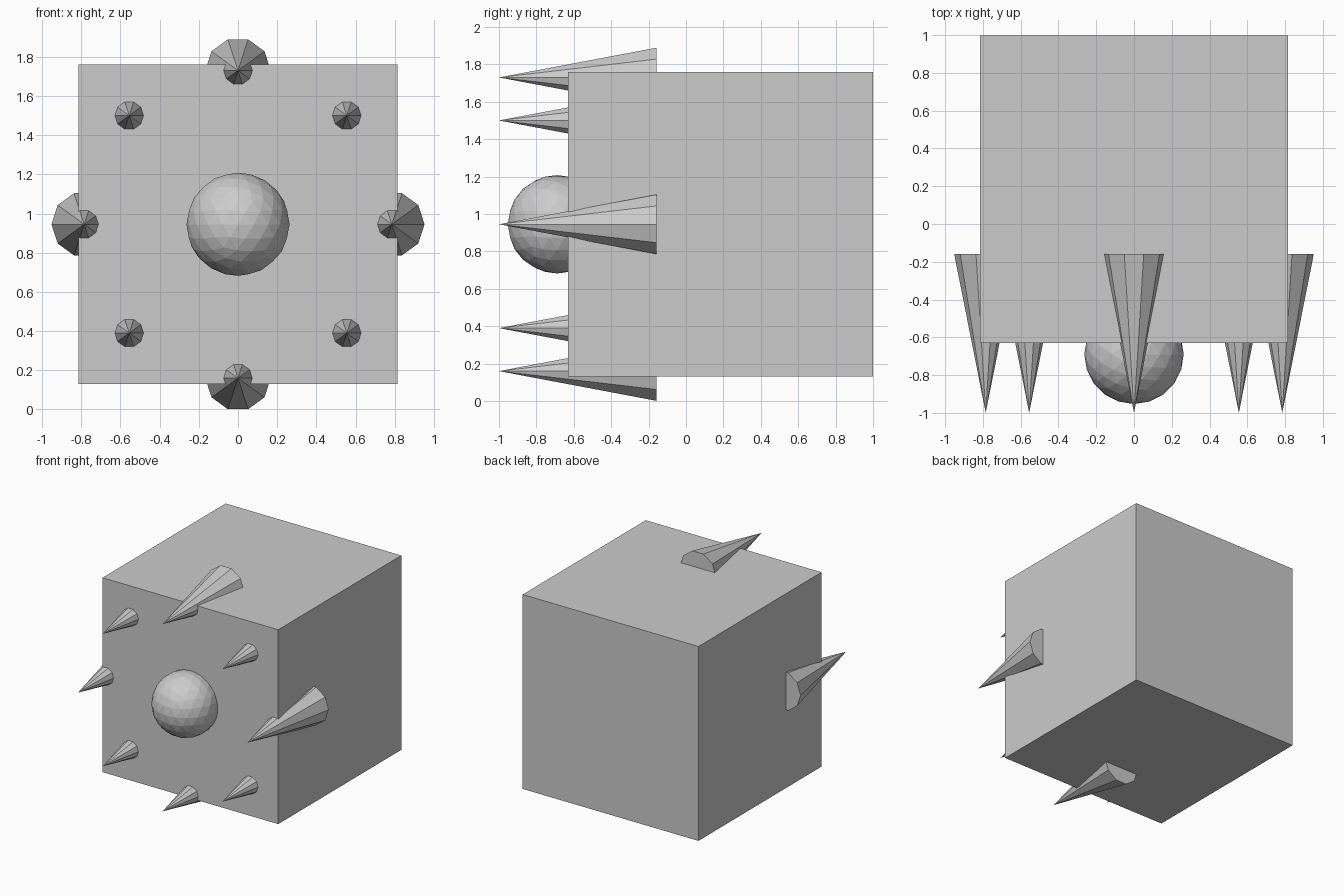
import bpy, bmesh
from math import radians, cos, sin, pi
from mathutils import Matrix

if "Cube" in bpy.data.objects:
    bpy.data.objects.remove(bpy.data.objects["Cube"])

MID_Z = 0.945


def add_object(name, bm):
    mesh = bpy.data.meshes.new(name)
    bm.to_mesh(mesh)
    bm.free()
    obj = bpy.data.objects.new(name, mesh)
    bpy.context.collection.objects.link(obj)
    return obj


# cube body
bm = bmesh.new()
bmesh.ops.create_cube(bm, size=1.63, matrix=Matrix.Translation((0, 0.184, MID_Z)))
add_object("body", bm)

# faceted ball set into the front face
bm = bmesh.new()
bmesh.ops.create_icosphere(bm, subdivisions=3, radius=0.263,
                           matrix=Matrix.Translation((0, -0.69, MID_Z)))
add_object("front_ball", bm)

# ring of eight ten-sided spikes pointing forward, sunk into the body
turn = Matrix.Rotation(radians(90), 4, 'X') @ Matrix.Rotation(radians(90), 4, 'Z')
for i in range(8):
    a = i * pi / 4
    place = Matrix.Translation((0.785 * cos(a), -0.579, MID_Z + 0.785 * sin(a)))
    bm = bmesh.new()
    bmesh.ops.create_cone(bm, cap_ends=True, segments=10, radius1=0.167,
                          radius2=0, depth=0.842, matrix=place @ turn)
    bmesh.ops.remove_doubles(bm, verts=bm.verts, dist=0.0001)
    add_object(f"spike_{i + 1}", bm)
